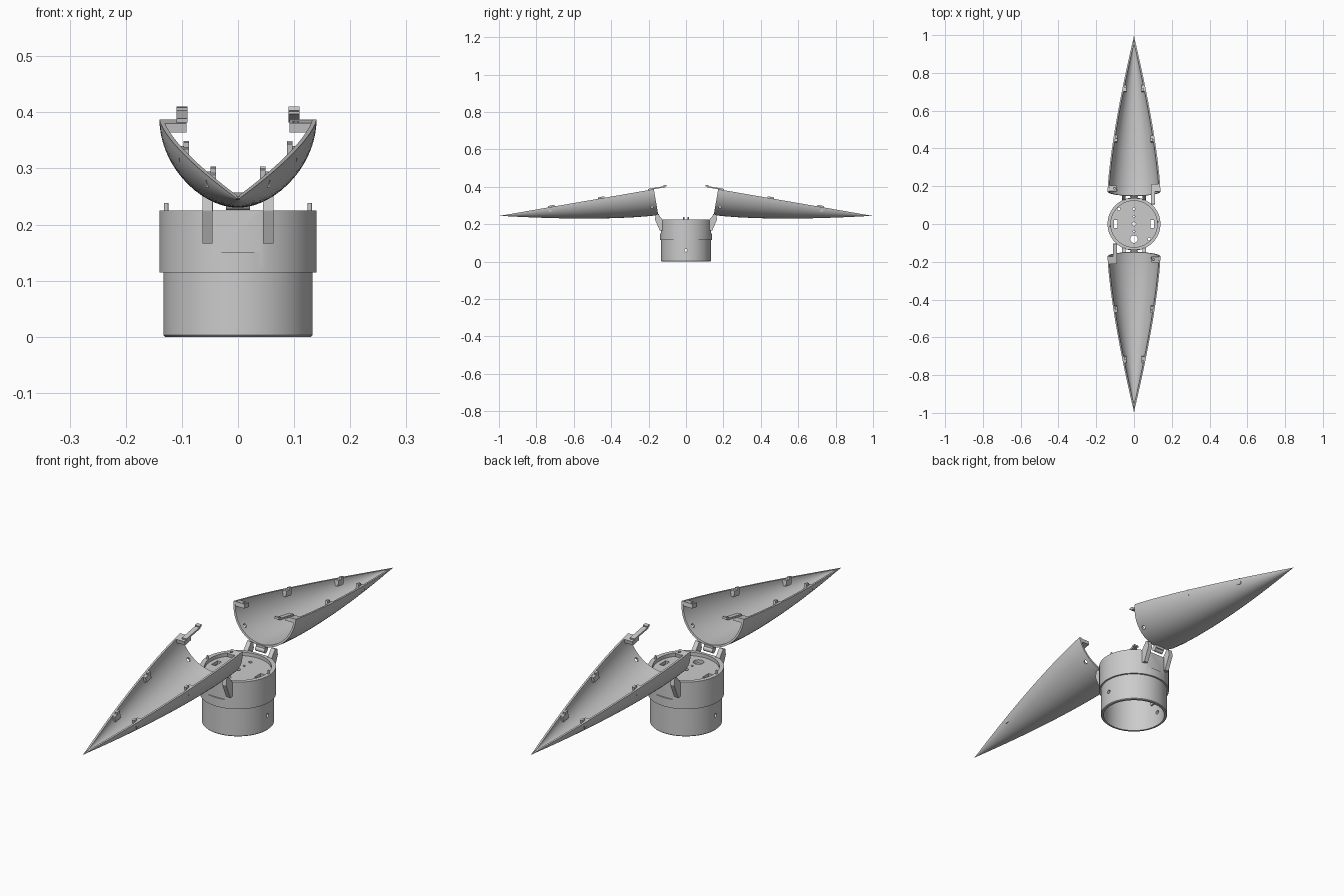
import bpy, bmesh, math
from mathutils import Matrix, Vector

if "Cube" in bpy.data.objects:
    bpy.data.objects.remove(bpy.data.objects["Cube"])

I = Matrix.Identity(4)
L, R, T = 0.835, 0.14, 0.008      # half-cone length, base radius, wall


def finish(name, bm, M=I):
    bmesh.ops.recalc_face_normals(bm, faces=bm.faces)
    me = bpy.data.meshes.new(name)
    bm.to_mesh(me)
    bm.free()
    ob = bpy.data.objects.new(name, me)
    bpy.context.collection.objects.link(ob)
    ob.matrix_world = M
    return ob


def box(name, lo, hi, M=I):
    bm = bmesh.new()
    c = [(a + b) / 2 for a, b in zip(lo, hi)]
    s = [abs(b - a) for a, b in zip(lo, hi)]
    bmesh.ops.create_cube(bm, size=1, matrix=Matrix.Translation(c) @ Matrix.Diagonal((*s, 1)))
    return finish(name, bm, M)


def rod(name, c, r, h, axis=(0, 0, 1), M=I, seg=24):
    bm = bmesh.new()
    q = Vector(axis).to_track_quat('Z', 'Y').to_matrix().to_4x4()
    bmesh.ops.create_cone(bm, cap_ends=True, segments=seg, radius1=r, radius2=r, depth=h,
                          matrix=Matrix.Translation(c) @ q)
    return finish(name, bm, M)


def prism_yz(name, pts, x0, x1, M=I):
    bm = bmesh.new()
    f = bm.faces.new([bm.verts.new((x0, y, z)) for y, z in pts])
    g = bmesh.ops.extrude_face_region(bm, geom=[f])
    bmesh.ops.translate(bm, vec=(x1 - x0, 0, 0),
                        verts=[v for v in g['geom'] if isinstance(v, bmesh.types.BMVert)])
    return finish(name, bm, M)


def activate(ob):
    bpy.ops.object.select_all(action='DESELECT')
    ob.select_set(True)
    bpy.context.view_layer.objects.active = ob


def cut(ob, cutters):
    bpy.context.view_layer.update()
    activate(ob)
    for c in cutters:
        m = ob.modifiers.new("cut", 'BOOLEAN')
        m.operation, m.solver, m.object = 'DIFFERENCE', 'EXACT', c
        bpy.ops.object.modifier_apply(modifier=m.name)
        bpy.data.objects.remove(c)


def smooth(ob):
    activate(ob)
    bpy.ops.object.shade_smooth_by_angle(angle=math.radians(30))


def radius(s):
    return R * (1 - max(0, s / L) ** 1.4)


def half_shell(name, M):
    bm = bmesh.new()
    n, k = 24, 32
    grids = []
    for inner in (0, 1):
        g = []
        for i in range(n + 1):
            s = L * i / n * (0.98 if inner else 1)
            r = radius(s)
            if inner:
                r = max(0.0003, r - min(T, r * 0.8))
            r = max(r, 0.0006)
            g.append([bm.verts.new((r * math.cos(math.pi * j / k), s, -r * math.sin(math.pi * j / k)))
                      for j in range(k + 1)])
        grids.append(g)
    o, p = grids
    for g in grids:
        for i in range(n):
            for j in range(k):
                bm.faces.new((g[i][j], g[i + 1][j], g[i + 1][j + 1], g[i][j + 1]))
    for i in range(n):
        for j in (0, k):
            bm.faces.new((o[i][j], o[i + 1][j], p[i + 1][j], p[i][j]))
    for i in (0, n):
        for j in range(k):
            bm.faces.new((o[i][j], o[i][j + 1], p[i][j + 1], p[i][j]))
    return finish(name, bm, M)


# Stepped hollow body with recessed deck
prof = [(0.122, 0), (0.130, 0), (0.133, 0.003), (0.133, 0.115), (0.14, 0.115), (0.14, 0.225),
        (0.123, 0.225), (0.123, 0.211), (0, 0.211), (0, 0.197), (0.122, 0.197)]
bm = bmesh.new()
vs = [bm.verts.new((r, 0, z)) for r, z in prof]
es = [bm.edges.new((vs[i], vs[(i + 1) % len(vs)])) for i in range(len(vs)) if i != 8]
bmesh.ops.spin(bm, geom=vs + es, cent=(0, 0, 0), axis=(0, 0, 1), angle=2 * math.pi, steps=72,
               use_duplicate=False)
bmesh.ops.remove_doubles(bm, verts=bm.verts, dist=1e-5)
body = finish("base_body", bm)

# Deck holes, slots, side holes and hinge flats
cutters = [rod("hole", (x, y, 0.2), r, 0.08) for x, y, r in
           [(0, -0.08, 0.02), (0, 0.08, 0.007), (0, 0, 0.01), (0, 0.04, 0.005), (0, -0.04, 0.005),
            (-0.08, 0.08, 0.008), (0.08, -0.08, 0.008)]]
for s in (-1, 1):
    cutters.append(box("slot", (s * 0.097 - 0.009, -0.02, 0.17), (s * 0.097 + 0.009, 0.02, 0.24)))
    cutters.append(rod("side_hole", (s * 0.13, 0, 0.06), 0.008, 0.05, (1, 0, 0)))
    cutters.append(box("flat", (-0.08, s * 0.134, 0.15), (0.08, s * 0.2, 0.3)))
cut(body, cutters)
smooth(body)

# Locating pins on the rim and mounts under the deck
for s in (-1, 1):
    smooth(rod("rim_pin", (s * 0.128, s * 0.012, 0.228), 0.004, 0.02, seg=16))
    box("under_mount", (s * 0.112, -0.03, 0.1), (s * 0.118, 0.03, 0.2))
    box("under_rib", (s * 0.075, -0.03, 0.13), (s * 0.082, 0.03, 0.2))

# Two opened half-cones with their hinges, clips and latches
for label, ang in (("back", 0), ("front", math.pi)):
    Z = Matrix.Rotation(ang, 4, 'Z')
    M = Z @ Matrix.Translation((0, 0.172, 0.387)) @ Matrix.Rotation(math.radians(-9.8), 4, 'X')
    shell = half_shell(label + "_half_cone", M)
    a = math.radians(43)
    cut(shell, [rod("hole", (s * 0.135 * math.cos(a), 0.025, -0.135 * math.sin(a)), 0.008, 0.05,
                    (s * math.cos(a), 0, -math.sin(a)), M) for s in (-1, 1)])
    smooth(shell)

    # Rim clips along both edges
    for s in (-1, 1):
        for d in (0.285, 0.555):
            r = radius(d) - 0.004
            box(label + "_clip_block", (s * (r - 0.018), d - 0.017, -0.024), (s * r, d + 0.017, -0.001), M)
            box(label + "_clip_tab", (s * (r - 0.018), d - 0.017 * s, -0.002),
                (s * (r - 0.008), d, 0.008), M)

    # Long latch on one side, pin socket on the other
    box(label + "_latch_block", (0.092, 0.0, -0.016), (0.135, 0.04, 0.0), M)
    box(label + "_latch_arm", (0.09, -0.06, 0.0), (0.11, 0.03, 0.007), M)
    box(label + "_latch_hook", (0.09, -0.07, 0.004), (0.11, -0.055, 0.012), M)
    sock = box(label + "_socket", (-0.133, 0.002, -0.018), (-0.092, 0.032, -0.001), M)
    cut(sock, [rod("hole", (-0.103, 0.017, 0), 0.006, 0.02, M=M)])

    # Hinge brackets and barrel
    for x in (-0.063, 0.045):
        prism_yz(label + "_hinge_bracket",
                 [(0.122, 0.166), (0.14, 0.166), (0.166, 0.225), (0.162, 0.25), (0.15, 0.255),
                  (0.126, 0.225)], x, x + 0.018, Z)
    smooth(rod(label + "_hinge_barrel", (0, 0.149, 0.236), 0.01, 0.042, (1, 0, 0), Z))
    box(label + "_hinge_tab", (-0.02, 0.145, 0.236), (0.02, 0.163, 0.254), Z)
